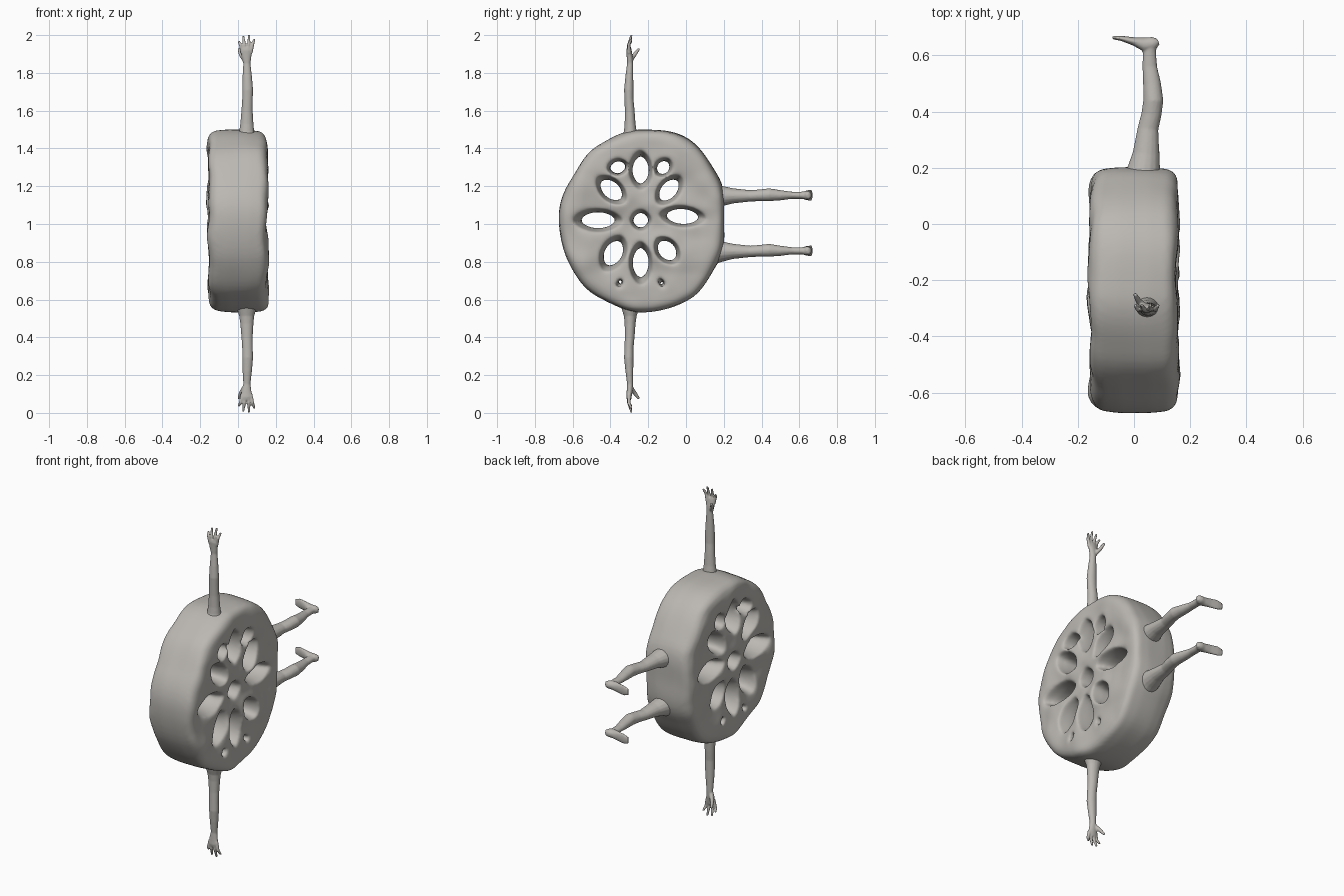
import bpy, bmesh, math
from mathutils import Vector, Matrix, noise

cube = bpy.data.objects.get("Cube")
if cube:
    bpy.data.objects.remove(cube)

clay = bpy.data.materials.new("warm grey clay")
clay.use_nodes = True
COLOR = (0.5, 0.48, 0.45, 1)
clay.diffuse_color = COLOR
clay.node_tree.nodes["Principled BSDF"].inputs["Base Color"].default_value = COLOR
CENTER = Vector((0, -0.235, 1.015))


def add_object(name, bm):
    bmesh.ops.recalc_face_normals(bm, faces=bm.faces)
    mesh = bpy.data.meshes.new(name)
    bm.to_mesh(mesh)
    bm.free()
    obj = bpy.data.objects.new(name, mesh)
    bpy.context.collection.objects.link(obj)
    return obj


def loft(bm, rings):
    """Skin a list of point rings and cap both ends."""
    loops = [[bm.verts.new(p) for p in ring] for ring in rings]
    n = len(loops[0])
    for a, b in zip(loops, loops[1:]):
        for i in range(n):
            bm.faces.new((a[i], a[(i + 1) % n], b[(i + 1) % n], b[i]))
    bm.faces.new(loops[0][::-1])
    bm.faces.new(loops[-1])


def tube(bm, path, side, n=16):
    """Tube along (point, radius along side, other radius) stations."""
    pts = [Vector(s[0]) for s in path]
    rings = []
    for i, (p, ra, rb) in enumerate(path):
        d = (pts[min(i + 1, len(pts) - 1)] - pts[max(i - 1, 0)]).normalized()
        v = d.cross(Vector(side)).normalized()
        u = v.cross(d)
        rings.append([pts[i] + u * ra * math.cos(t) + v * rb * math.sin(t)
                      for t in (k * math.tau / n for k in range(n))])
    loft(bm, rings)


def fuse(obj, voxel, smooth):
    """Remesh into one soft surface and bake the modifiers."""
    rem = obj.modifiers.new("fuse", 'REMESH')
    rem.mode, rem.voxel_size = 'VOXEL', voxel
    sm = obj.modifiers.new("soften", 'SMOOTH')
    sm.factor, sm.iterations = 0.5, smooth
    graph = bpy.context.evaluated_depsgraph_get()
    mesh = bpy.data.meshes.new_from_object(obj.evaluated_get(graph))
    obj.modifiers.clear()
    obj.data = mesh
    mesh.materials.clear()
    mesh.materials.append(clay)
    mesh.shade_smooth()


# Root slice: uneven outline swept through its thickness, faces swelling past the rim
RADII = [.435, .465, .503, .485, .462, .432, .435, .445, .46, .485, .49, .455]


def outline(t):
    f = t / math.tau * 12
    i = int(f)
    k = (1 - math.cos((f - i) * math.pi)) / 2
    return RADII[i % 12] * (1 - k) + RADII[(i + 1) % 12] * k


bm = bmesh.new()
rings = []
for x, s in [(-.148, .6), (-.152, .8), (-.148, .89), (-.135, .95), (-.11, .985), (-.05, 1),
             (.06, 1), (.12, .985), (.142, .95), (.152, .89), (.153, .8), (.149, .6)]:
    rings.append([CENTER + Vector((x, s * outline(t) * math.cos(t), s * outline(t) * math.sin(t)))
                  for t in (k * math.tau / 96 for k in range(96))])
loft(bm, rings)
body = add_object("root_slice", bm)

# Petal holes: centre y, z, half length, half width, tilt in degrees
HOLES = [(-.24, 1.02, .043, .042, 0), (-.24, 1.285, .078, .046, 90),
         (-.36, 1.30, .045, .034, 10), (-.12, 1.30, .042, .035, 50),
         (-.395, 1.18, .075, .046, -42), (-.09, 1.18, .073, .044, 50),
         (-.465, 1.02, .097, .045, 0), (-.02, 1.04, .093, .042, -4),
         (-.385, .845, .078, .05, 62), (-.1, .86, .065, .046, -50),
         (-.24, .795, .085, .045, 90), (-.35, .69, .022, .012, 60),
         (-.13, .69, .022, .012, -60)]


def petal(a, b, t):
    return Vector((0, a * math.cos(t), b * math.sin(t) * abs(math.sin(t)) ** 0.3))


bm = bmesh.new()
for y, z, a, b, tilt in HOLES:
    rot = Matrix.Rotation(math.radians(tilt), 3, 'X')
    rings = []
    for x, s in [(-.25, 1.75), (-.15, 1.38), (-.09, 1.08), (-.03, .95),
                 (.03, .95), (.09, 1.08), (.15, 1.38), (.25, 1.75)]:
        rings.append([Vector((x, y, z)) + rot @ petal(s * a, s * b, t)
                      for t in (k * math.tau / 28 for k in range(28))])
    loft(bm, rings)
cutter = add_object("hole_cutter", bm)
cutter.hide_render = True
cut = body.modifiers.new("holes", 'BOOLEAN')
cut.object, cut.operation, cut.solver = cutter, 'DIFFERENCE', 'EXACT'
cut.use_self = True
fuse(body, 0.0105, 8)
bpy.data.objects.remove(cutter)

# Lumpy hand-moulded surface
for v in body.data.vertices:
    p = v.co.copy()
    face = max(-1, min(1, p.x / .14))
    radial = Vector((0, p.y - CENTER.y, p.z - CENTER.z))
    rim = min(1, radial.length / .4) ** 3
    lump = noise.noise(p * 5.5) + 0.35 * noise.noise(p * 11)
    v.co.x += face * (.004 + .026 * lump * (1 - .5 * rim))
    v.co.x -= .025 * rim * max(0, p.z - 1.25)
    v.co += radial * (.022 * noise.noise(p * 4 + Vector((9, 2, 4))) * rim)


# Arms: raised one, and one mirrored downward
def arm(name, flip):
    bm = bmesh.new()
    X = (1, 0, 0)
    tube(bm, [((.046, -.295, 1.44), .055, .05), ((.046, -.295, 1.49), .04, .034),
              ((.047, -.296, 1.53), .035, .029), ((.048, -.298, 1.6), .03, .026),
              ((.05, -.302, 1.66), .028, .024), ((.051, -.303, 1.71), .029, .025),
              ((.049, -.3, 1.78), .025, .021), ((.047, -.296, 1.85), .019, .016),
              ((.045, -.298, 1.885), .026, .016), ((.045, -.302, 1.92), .031, .014),
              ((.045, -.302, 1.935), .027, .011)], X)
    for base, knuckle, tip, top in [(.023, .013, .003, 1.968), (.038, .034, .027, 1.996),
                                    (.053, .057, .058, 2.002), (.067, .077, .087, 1.98)]:
        tube(bm, [((base, -.301, 1.905), .01, .01), ((knuckle, -.303, 1.95), .009, .009),
                  ((tip, -.288, top), .006, .006)], X, 10)
    tube(bm, [((.035, -.293, 1.868), .013, .013), ((.015, -.272, 1.897), .011, .011),
              ((.003, -.249, 1.928), .007, .007)], X, 10)
    if flip:
        for v in bm.verts:
            v.co.z = 2.003 - v.co.z
    fuse(add_object(name, bm), .0042, 3)


arm("upper_arm_and_hand", False)
arm("lower_arm_and_hand", True)


# Legs: reaching backward with feet turned to the right
def leg(name, z):
    bm = bmesh.new()
    Z = (0, 0, 1)
    tube(bm, [((.03, .13, z - .005), .075, .07), ((.034, .19, z - .004), .054, .06),
              ((.043, .25, z - .003), .04, .048), ((.05, .34, z - .003), .03, .037),
              ((.062, .39, z), .031, .036), ((.069, .44, z + .003), .034, .036),
              ((.064, .5, z), .027, .032), ((.056, .56, z), .019, .026),
              ((.055, .61, z), .019, .024), ((.058, .65, z), .022, .024)], Z)
    tube(bm, [((.087, .65, z), .015, .011), ((.07, .643, z), .023, .024),
              ((.04, .638, z), .025, .026), ((.0, .65, z), .028, .015),
              ((-.045, .661, z), .03, .009), ((-.077, .664, z), .021, .006)], Z)
    fuse(add_object(name, bm), .0045, 4)


leg("upper_leg_and_foot", 1.152)
leg("lower_leg_and_foot", .858)
